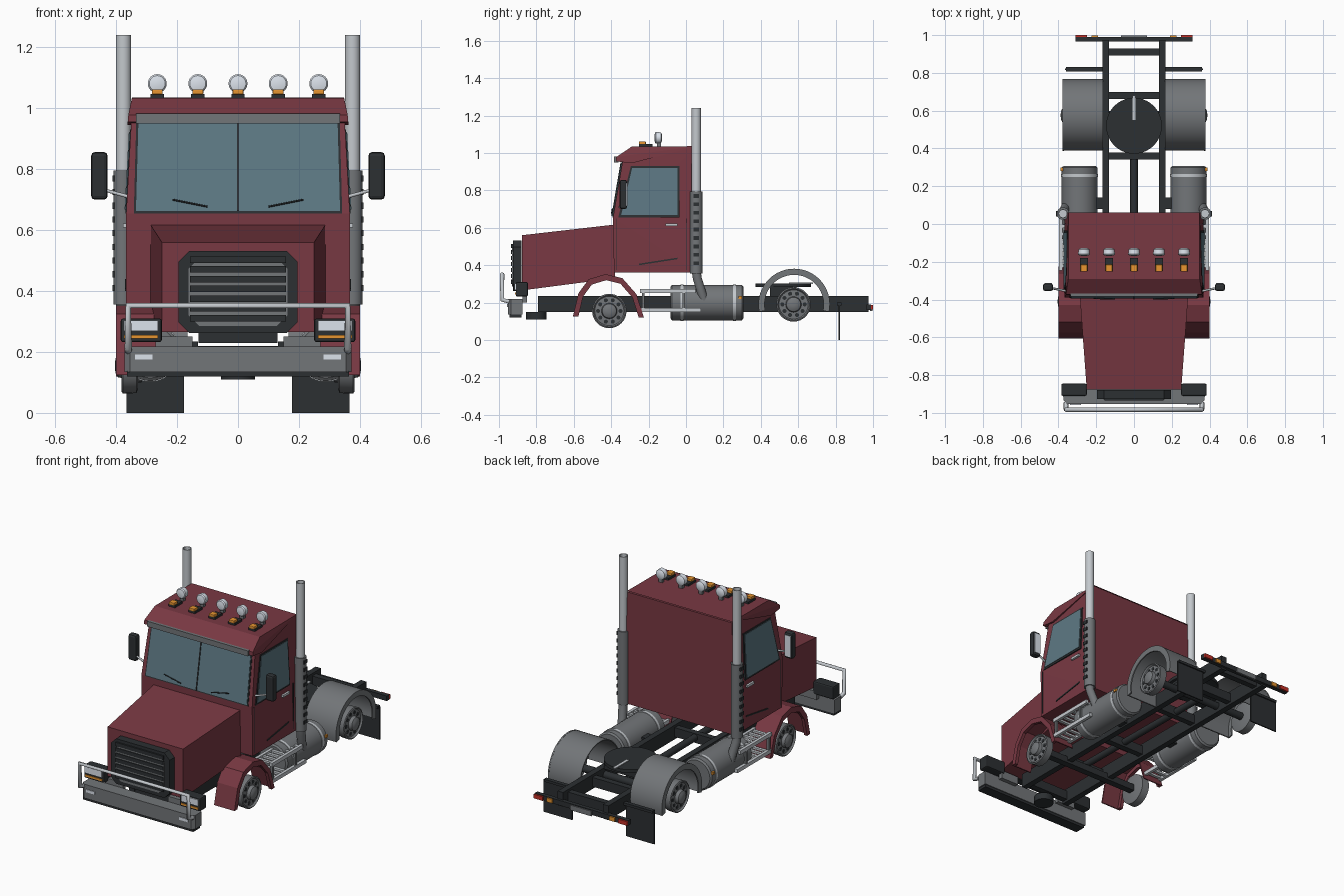
import bpy, bmesh
from math import sin, cos, pi, radians
from mathutils import Vector

if "Cube" in bpy.data.objects:
    bpy.data.objects.remove(bpy.data.objects["Cube"])


def mat(name, r, g, b):
    m = bpy.data.materials.new(name)
    m.diffuse_color = (r, g, b, 1)
    m.use_nodes = True
    m.node_tree.nodes["Principled BSDF"].inputs["Base Color"].default_value = m.diffuse_color
    return m


RED = mat("red_paint", .19, .04, .055)
DARK = mat("dark_plastic", .025, .029, .032)
STEEL = mat("steel", .17, .18, .19)
CHROME = mat("chrome", .55, .58, .61)
GLASS = mat("glass", .11, .19, .23)
AMBER = mat("amber", .8, .3, .03)
LAMP_RED = mat("lamp_red", .55, .03, .02)
WHITE = mat("lens", .72, .77, .84)


def finish(name, bm, m, smooth=False):
    bmesh.ops.recalc_face_normals(bm, faces=bm.faces)
    me = bpy.data.meshes.new(name)
    bm.to_mesh(me)
    bm.free()
    ob = bpy.data.objects.new(name, me)
    bpy.context.collection.objects.link(ob)
    me.materials.append(m)
    if smooth:
        bpy.context.view_layer.objects.active = ob
        ob.select_set(True)
        bpy.ops.object.shade_smooth_by_angle(angle=radians(35))
        ob.select_set(False)
    return ob


def hull(name, pts, m):
    bm = bmesh.new()
    for p in pts:
        bm.verts.new(p)
    bmesh.ops.convex_hull(bm, input=bm.verts[:])
    bmesh.ops.dissolve_limit(bm, angle_limit=.01, verts=bm.verts[:], edges=bm.edges[:])
    return finish(name, bm, m)


def box(name, x0, x1, y0, y1, z0, z1, m, bevel=0):
    ob = hull(name, [(x, y, z) for x in (x0, x1) for y in (y0, y1) for z in (z0, z1)], m)
    if bevel:
        b = ob.modifiers.new("bevel", 'BEVEL')
        b.width, b.segments = bevel, 2
    return ob


def lathe(name, profile, c, axis, m, n=32):
    """Revolve (along, radius) pairs round an axis through c."""
    a = Vector(axis).normalized()
    u = a.orthogonal().normalized()
    v = a.cross(u)
    bm = bmesh.new()
    rings = [[bm.verts.new(Vector(c) + a * d + (u * cos(2 * pi * i / n) + v * sin(2 * pi * i / n)) * r)
              for i in range(n)] for d, r in profile]
    for p, q in zip(rings, rings[1:]):
        for i in range(n):
            bm.faces.new((p[i], p[(i + 1) % n], q[(i + 1) % n], q[i]))
    bm.faces.new(rings[0])
    bm.faces.new(rings[-1])
    return finish(name, bm, m, True)


def rod(name, a, b, r, m, n=24):
    d = Vector(b) - Vector(a)
    return lathe(name, [(0, r), (d.length, r)], a, d, m, n)


def tube(name, pts, r, m):
    cu = bpy.data.curves.new(name, 'CURVE')
    cu.dimensions, cu.bevel_depth, cu.bevel_resolution, cu.use_fill_caps = '3D', r, 3, True
    s = cu.splines.new('POLY')
    s.points.add(len(pts) - 1)
    for p, q in zip(s.points, pts):
        p.co = (*q, 1)
    cu.materials.append(m)
    ob = bpy.data.objects.new(name, cu)
    bpy.context.collection.objects.link(ob)


def arch(name, outer, inner, x0, x1, m, smooth):
    """Band between two yz paths, extruded across x."""
    bm = bmesh.new()
    rows = [[bm.verts.new((x, *p)) for p in path] for x, path in
            ((x0, outer), (x1, outer), (x1, inner), (x0, inner))]
    for k in range(4):
        a, b = rows[k], rows[(k + 1) % 4]
        for i in range(len(a) - 1):
            bm.faces.new((a[i], a[i + 1], b[i + 1], b[i]))
    for i in (0, -1):
        bm.faces.new([r[i] for r in rows])
    finish(name, bm, m, smooth)


# cab surface: half width by height, front plane by height
def half(z):
    return .367 - max(0, z - .655) * .055


def front_y(z):
    return -.39 + (z - .655) * .17


def cab_side(name, s, pts, off, m):
    hull(name, [(s * (half(z) + d), y, z) for y, z in pts for d in (-.005, off)], m)


def cab_front(name, pts, off, m):
    hull(name, [(x, front_y(z) - d, z) for x, z in pts for d in (-.005, off)], m)


# cab, roof peak, hood
hull("cab", [(s * half(z), y, z) for s in (-1, 1) for y, z in
             ((-.385, .36), (.06, .36), (.06, 1.03), (-.28, 1.03), (-.34, .95), (-.39, .655))], RED)
hull("roof_peak", [(s * x, y, z) for s in (-1, 1) for x, y, z in
                   ((.362, -.375, .955), (.36, -.373, .978), (.348, -.29, 1.034), (.362, -.29, .945),
                    (.348, .06, 1.036))], RED)
box("sun_visor", -.335, .335, -.384, -.36, .95, .982, STEEL)
hull("hood", [(s * x, y, z) for s in (-1, 1) for x, y, z in
              ((.25, -.877, .265), (.25, -.877, .56), (.287, -.38, .617), (.287, -.38, .33))], RED)

# windshield, divider, wipers
cab_front("windshield_seal", [(-.342, .655), (.342, .655), (.334, .955), (-.334, .955)], .003, DARK)
cab_front("windshield", [(-.335, .662), (.335, .662), (.327, .95), (-.327, .95)], .006, GLASS)
cab_front("windshield_divider", [(-.003, .662), (.003, .662), (.003, .95), (-.003, .95)], .01, DARK)

# grille
c = .035
for nm, w, z0, z1, y0, y1, m in (("grille_frame", .195, .262, .532, -.926, -.88, DARK),
                                 ("grille_panel", .162, .285, .508, -.93, -.92, STEEL)):
    hull(nm, [(s * x, y, z) for s in (-1, 1) for y in (y0, y1) for x, z in
              ((w, z0 + c), (w - c, z0), (w, z1 - c), (w - c, z1))], m)
for i in range(7):
    z = .3 + i * .032
    box("grille_bar", -.157, .157, -.935, -.925, z, z + .022, DARK)

# bumper and bull bar
hull("bumper", [(s * x, y, z) for s in (-1, 1) for z in (.135, .218) for x, y in
                ((.372, -.875), (.372, -.935), (.355, -.953))], STEEL)
box("bumper_lip", -.365, .365, -.945, -.88, .12, .137, DARK)
tube("bull_bar", [(-.36, -.945, .205), (-.36, -.983, .215), (-.36, -.983, .352), (.36, -.983, .352),
                  (.36, -.983, .215), (.36, -.945, .205)], .012, CHROME)
rod("tow_pin", (0, -.8, .15), (0, -.8, .11), .055, DARK)

# chassis
for y in (-.77, -.45, -.1, .36, .68, .91):
    box("crossmember", -.14, .14, y - .018, y + .018, .165, .22, DARK)
box("front_axle", -.36, .36, -.43, -.39, .135, .175, DARK)
rod("rear_axle", (-.36, .575, .19), (.36, .575, .19), .022, DARK)
rod("drive_shaft", (0, -.45, .2), (0, .56, .19), .02, DARK)
box("tail_bar", -.31, .31, .965, .99, .16, .19, DARK)
box("tail_plate", -.07, .07, .985, .997, .155, .185, STEEL)

# fifth wheel coupling
rod("coupling_plate", (0, .52, .282), (0, .52, .302), .148, DARK, 40)
box("coupling_base", -.13, .13, .45, .59, .23, .285, DARK)
box("coupling_slot", -.009, .009, .55, .68, .3, .306, CHROME)

# roof lights
for x in (-.265, -.132, 0, .132, .265):
    lathe("roof_lamp", [(0, .018), (.006, .029), (.032, .031), (.038, .026), (.041, .012)],
          (x, -.128, 1.081), (0, -1, 0), WHITE, 24)
    box("roof_lamp_foot", x - .012, x + .012, -.155, -.135, 1.03, 1.055, STEEL)
    box("marker_base", x - .022, x + .022, -.25, -.18, 1.03, 1.047, DARK)
    box("marker_lamp", x - .018, x + .018, -.252, -.215, 1.045, 1.062, AMBER, .004)


def wheel_rim(name, s, y, z, x):
    lathe(name, [(-.05, .075), (-.045, .09), (0, .092), (.004, .085), (-.006, .078), (-.004, .042),
                 (.016, .038), (.024, .024), (.026, .008)], (s * x, y, z), (s, 0, 0), STEEL)
    for i in range(10):
        a = 2 * pi * i / 10
        p = (s * (x - .01), y + .06 * cos(a), z + .06 * sin(a))
        rod(name + "_hole", p, (s * (x - .003), p[1], p[2]), .011, DARK, 10)


def ring(r, y, z, a0, a1, n):
    return [(y + r * cos(radians(a0 + (a1 - a0) * i / n)), z + r * sin(radians(a0 + (a1 - a0) * i / n)))
            for i in range(n + 1)]


fender = [(-.605, .125), (-.575, .25), (-.52, .325), (-.43, .352), (-.34, .33), (-.265, .245), (-.225, .12)]
fender_in = [(-.41 + (y + .41) * .85, .12 + (z - .12) * .86) for y, z in fender]
fender_mid = [(-.41 + (y + .41) * .96, .12 + (z - .12) * .96) for y, z in fender]

for s in (-1, 1):
    box("frame_rail", s * .132, s * .168, -.79, .975, .15, .235, DARK)
    # wheels, fenders and mud flaps
    wheel_rim("front_rim", s, -.41, .155, .378)
    wheel_rim("rear_rim", s, .575, .19, .362)
    arch("front_fender", fender, fender_mid, s * .265, s * .395, RED, False)
    arch("front_fender_lip", fender, fender_in, s * .38, s * .4, RED, False)
    arch("rear_fender", ring(.19, .578, .19, -12, 192, 28), ring(.184, .578, .19, -12, 192, 28),
         s * .165, s * .375, STEEL, True)
    arch("rear_fender_lip", ring(.191, .578, .19, -12, 192, 28), ring(.158, .578, .19, -12, 192, 28),
         s * .37, s * .378, STEEL, True)
    box("mud_flap", s * .178, s * .366, .816, .824, 0, .195, DARK)
    box("flap_bracket", s * .15, s * .36, .808, .832, .185, .2, DARK)
    # fuel tank
    lathe("fuel_tank", [(0, .085), (.008, .095), (.382, .095), (.39, .085)], (s * .288, -.083, .2),
          (0, 1, 0), STEEL, 36)
    for y in (-.03, .25):
        rod("tank_strap", (s * .288, y, .2), (s * .288, y + .016, .2), .098, CHROME, 36)
    box("tank_bracket", s * .15, s * .22, .08, .14, .16, .23, DARK)
    box("side_marker", s * .375, s * .388, .28, .3, .22, .235, AMBER)
    # steps
    for z, y1 in ((.25, .05), (.15, .08)):
        for x in (.285, .388):
            box("step_rail", s * (x - .009), s * (x + .009), -.245, y1, z, z + .022, CHROME)
        for i in range(7):
            y = -.23 + i * .042
            box("step_slat", s * .285, s * .388, y, y + .018, z + .006, z + .018, CHROME)
    for y in (-.235, -.02):
        box("step_post", s * .38, s * .394, y, y + .014, .16, .26, STEEL)
    # exhaust stack
    x = s * .376
    lathe("exhaust_pipe", [(0, .025), (.88, .025), (.88, .02), (.86, .02)], (x, .055, .36), (0, 0, 1), CHROME)
    rod("exhaust_shield", (x, .055, .355), (x, .055, .795), .033, STEEL)
    for i in range(9):
        z = .4 + i * .045
        box("shield_slot", x + s * .025, x + s * .036, .04, .07, z, z + .02, DARK)
    tube("exhaust_elbow", [(x, .055, .37), (x, .06, .33), (x - s * .02, .1, .2)], .025, STEEL)
    # side window, door seams, handle, trim
    cab_side("window_seal", s, [(-.362, .655), (-.035, .655), (-.035, .93), (-.295, .93)], .003, DARK)
    cab_side("side_window", s, [(-.347, .667), (-.045, .667), (-.045, .92), (-.288, .92)], .006, GLASS)
    box("door_handle", s * .365, s * .377, -.11, -.045, .608, .622, CHROME)
    cab_side("door_trim", s, [(-.25, .408), (-.25, .4), (-.045, .432), (-.045, .44)], .004, DARK)
    for y in (-.375, .0):
        cab_side("door_seam", s, [(y, .375), (y + .004, .375), (y + .004, .65), (y, .65)], .001, DARK)
    # mirror
    box("mirror", s * .428, s * .482, -.355, -.315, .7, .856, DARK, .012)
    box("mirror_glass", s * .435, s * .475, -.318, -.312, .715, .84, WHITE)
    tube("mirror_arm", [(s * .452, -.335, .79), (s * .433, -.34, .73), (s * .36, -.355, .71)], .006, CHROME)
    # wiper
    tube("wiper", [(s * .215, front_y(.7) - .012, .7), (s * .1, front_y(.68) - .012, .677)], .003, DARK)
    # headlight cluster and bumper lamp
    box("headlight_housing", s * .25, s * .385, -.91, -.845, .232, .31, DARK, .008)
    box("headlight_lens", s * .262, s * .375, -.916, -.9, .268, .303, WHITE)
    box("turn_signal", s * .262, s * .375, -.915, -.9, .244, .255, AMBER)
    box("bumper_lamp", s * .28, s * .338, -.957, -.945, .175, .192, WHITE)
    box("headlight_bracket", s * .15, s * .27, -.875, -.85, .2, .25, STEEL)
    # tail lamps
    box("tail_lamp", s * .25, s * .31, .985, 1.0, .163, .187, LAMP_RED)
    box("tail_signal", s * .19, s * .225, .985, .998, .163, .187, AMBER)
